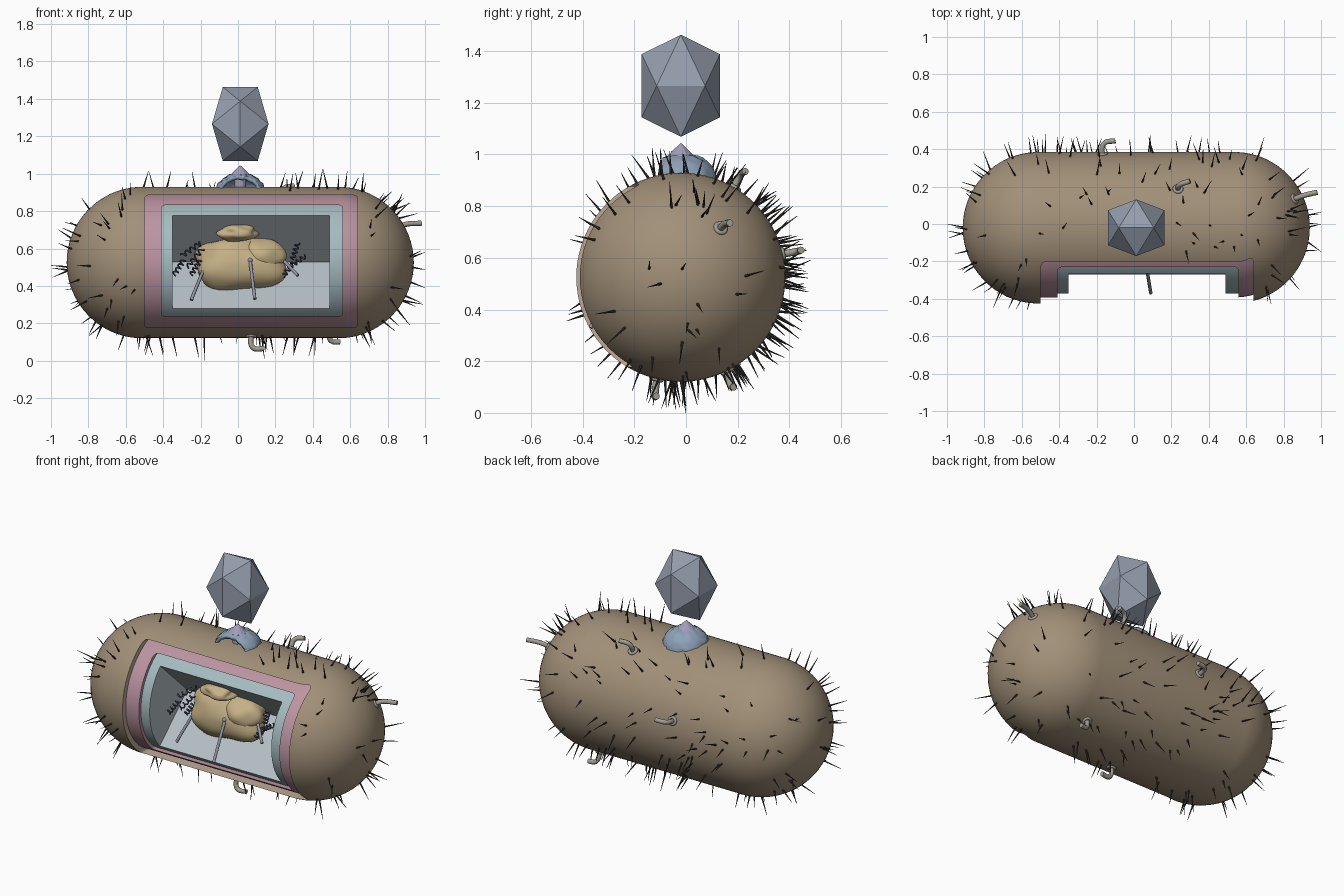
import bpy, bmesh, math, random
from mathutils import Vector, Matrix, noise

if "Cube" in bpy.data.objects:
    bpy.data.objects.remove(bpy.data.objects["Cube"])

random.seed(7)
CX, CY, CZ = 0.012, -0.02, 0.525      # capsule centre
HALF, R = 0.523, 0.405                # half straight length, outer radius


def mat(name, r, g, b):
    m = bpy.data.materials.new(name)
    m.diffuse_color = (r, g, b, 1)
    m.use_nodes = True
    m.node_tree.nodes["Principled BSDF"].inputs["Base Color"].default_value = m.diffuse_color
    return m


TAN = mat("tan", .36, .28, .19)
RIM = mat("rim", .52, .40, .30)
PINK = mat("pink", .50, .30, .36)
BLUE = mat("blue", .38, .50, .53)
PALE = mat("pale", .46, .52, .55)
GOLD = mat("gold", .56, .44, .24)
DARK = mat("dark", .04, .035, .03)
GREY = mat("tube_grey", .36, .34, .29)
ROD = mat("rod_grey", .28, .29, .36)
COIL = mat("coil", .07, .07, .13)
HEAD = mat("head", .30, .34, .42)
DOME = mat("dome", .27, .36, .48)
VIOLET = mat("violet", .36, .35, .50)


def obj(name, bm, material, smooth=None):
    bmesh.ops.recalc_face_normals(bm, faces=bm.faces[:])
    me = bpy.data.meshes.new(name)
    bm.to_mesh(me)
    bm.free()
    o = bpy.data.objects.new(name, me)
    bpy.context.collection.objects.link(o)
    me.materials.append(material)
    if smooth:
        shade(o, smooth)
    return o


def shade(o, angle):
    bpy.ops.object.select_all(action='DESELECT')
    o.select_set(True)
    bpy.context.view_layer.objects.active = o
    bpy.ops.object.shade_smooth_by_angle(angle=math.radians(angle))


def capsule(name, r, material):
    # odd ring count leaves one middle band that stretches into the straight part
    bm = bmesh.new()
    bmesh.ops.create_uvsphere(bm, u_segments=80, v_segments=33, radius=r,
                              matrix=Matrix.Rotation(math.pi / 2, 4, 'Y'))
    for v in bm.verts:
        v.co += Vector((CX + math.copysign(HALF, v.co.x), CY, CZ))
    return obj(name, bm, material)


def prism(name, profile, x0, x1, material, bevel):
    # (y, z) outline extruded along x
    bm = bmesh.new()
    f = bm.faces.new([bm.verts.new((x0, y, z)) for y, z in profile])
    g = bmesh.ops.extrude_face_region(bm, geom=[f])
    for v in g['geom']:
        if isinstance(v, bmesh.types.BMVert):
            v.co.x = x1
    edges = [e for e in bm.edges if min(v.co.y for v in e.verts) < -.5
             and max(v.co.y for v in e.verts) > -.3]
    if bevel:
        bmesh.ops.bevel(bm, geom=edges, offset=bevel, segments=3, affect='EDGES', profile=.5)
    return obj(name, bm, material)


def cut(o, cutter, angle=30):
    m = o.modifiers.new("cut", 'BOOLEAN')
    m.object, m.operation, m.solver = cutter, 'DIFFERENCE', 'EXACT'
    m.material_mode = 'TRANSFER'
    bpy.context.view_layer.objects.active = o
    bpy.ops.object.modifier_apply(modifier=m.name)
    bpy.data.objects.remove(cutter)
    shade(o, angle)


def box(z0, z1):
    return [(-.6, z0), (.03, z0), (.03, z1), (-.6, z1)]


def tube(name, pts, r, material, kind='BEZIER'):
    cu = bpy.data.curves.new(name, 'CURVE')
    cu.dimensions, cu.bevel_depth, cu.bevel_resolution = '3D', r, 2
    cu.use_fill_caps, cu.resolution_u = True, 6
    s = cu.splines.new(kind)
    if kind == 'BEZIER':
        s.bezier_points.add(len(pts) - 1)
        for b, p in zip(s.bezier_points, pts):
            b.co = p
            b.handle_left_type = b.handle_right_type = 'AUTO'
    else:
        s.points.add(len(pts) - 1)
        for b, p in zip(s.points, pts):
            b.co = (*p, 1)
    cu.materials.append(material)
    o = bpy.data.objects.new(name, cu)
    bpy.context.collection.objects.link(o)
    return o


def blob(name, c, size, amount, seed, material):
    bm = bmesh.new()
    bmesh.ops.create_icosphere(bm, subdivisions=4, radius=1)
    for v in bm.verts:
        k = 1 + amount * noise.noise(v.co * 1.3 + Vector((seed, 0, 0)))
        v.co = Vector(a * b * k for a, b in zip(v.co, size)) + Vector(c)
    return obj(name, bm, material, 60)


# Three nested layers, each stepped back behind its opening
cut(capsule("outer_wall", R, TAN), prism("cut_a", box(.178, .885), -.5, .64, RIM, .02))
cut(capsule("middle_layer", .373, PINK), prism("cut_b", box(.238, .832), -.41, .56, PINK, .02))
wedge = [(-.6, .285 - .34), (-.27, .28), (.0, .527), (-.27, .78), (-.6, 1.08)]
cut(capsule("inner_layer", .352, BLUE), prism("cut_c", wedge, -.35, .49, PALE, 0))

# Lumpy core and the smaller lump above it
blob("core", (.01, -.10, .515), (.25, .14, .155), .22, 3, GOLD)
blob("core_bump", (.11, -.11, .56), (.14, .11, .095), .2, 8, GOLD)
blob("upper_lump", (0, -.18, .685), (.105, .08, .045), .25, 5, GOLD)

# Rods on the core
for i, (a, b) in enumerate([((.065, -.22, .535), (.09, -.37, .33)),
                            ((-.165, -.16, .535), (-.25, -.25, .325)),
                            ((.24, -.15, .54), (.32, -.22, .455))]):
    tube(f"rod_{i}", [a, b], .009, ROD, 'POLY')
    blob(f"rod_knob_{i}", a, (.015, .015, .015), 0, 0, ROD)

# Small coiled strands either side of the core
paths = [((-.34, -.20, .46), (-.29, -.17, .54)), ((-.30, -.16, .56), (-.20, -.13, .63)),
         ((-.27, -.19, .50), (-.19, -.17, .60)), ((-.25, -.16, .46), (-.20, -.15, .54)),
         ((.24, -.17, .45), (.30, -.17, .53)), ((.27, -.16, .50), (.36, -.17, .56)),
         ((.29, -.15, .54), (.32, -.16, .63))]
for i, (a, b) in enumerate(paths):
    a, b = Vector(a), Vector(b)
    d = (b - a).normalized()
    u = d.orthogonal().normalized()
    w = d.cross(u)
    pts = []
    for k in range(41):
        t = k / 40 * math.tau * 4
        pts.append(a.lerp(b, k / 40) + (u * math.cos(t) + w * math.sin(t)) * .012)
    tube(f"coil_{i}", pts, .0045, COIL, 'POLY')

# Thin spines scattered over the wall, none in the opening
bm = bmesh.new()


def spine(base, tip):
    d = tip - base
    m = Matrix.Translation((base + tip) / 2) @ d.to_track_quat('Z', 'Y').to_matrix().to_4x4()
    bmesh.ops.create_cone(bm, cap_ends=True, segments=6, radius1=.006, radius2=.001,
                          depth=d.length, matrix=m)


count = 0
while count < 190:
    n = Vector([random.gauss(0, 1) for _ in range(3)]).normalized()
    if random.random() < .56:
        n = Vector((0, n.y, n.z)).normalized()
        x = random.uniform(-HALF, HALF)
    else:
        x = math.copysign(HALF, n.x)
    p = Vector((CX + x, CY, CZ)) + n * R
    if n.y < -.3 and -.54 < p.x < .68:
        continue
    if p.z > .85 and abs(p.x) < .17 and abs(p.y) < .15:
        continue
    tilt = Vector([random.uniform(-.4, .4) for _ in range(3)])
    tip = p + (n + tilt).normalized() * random.uniform(.07, .115)
    tip.x, tip.z = max(-1, min(1, tip.x)), max(0, tip.z)
    spine(p - n * .015, tip)
    count += 1
spine(Vector((-.9, CY, .50)), Vector((-1, 0, .51)))
spine(Vector((.92, CY, .55)), Vector((1, 0, .58)))
spine(Vector((-.18, CY, .13)), Vector((-.18, 0, 0)))
obj("spines", bm, DARK)

# Bent tube stubs with a collar at the wall
stubs = [((.85, .13, .71), (.90, .15, .73), (.98, .17, .735)),
         ((-.17, .35, .61), (-.16, .43, .625), (-.10, .445, .63)),
         ((.235, .18, .86), (.245, .21, .92), (.30, .23, .935)),
         ((.07, -.11, .15), (.08, -.12, .07), (.14, -.115, .065)),
         ((.48, .16, .16), (.50, .175, .105), (.545, .185, .10))]
for i, pts in enumerate(stubs):
    tube(f"stub_{i}", pts, .014, GREY)
    p = Vector(pts[0])
    axis = Vector((max(-HALF, min(HALF, p.x - CX)) + CX, CY, CZ))
    n = (p - axis).normalized()
    bpy.ops.mesh.primitive_torus_add(location=axis + n * R, rotation=n.to_track_quat('Z', 'Y').to_euler(),
                                     major_radius=.02, minor_radius=.009,
                                     major_segments=20, minor_segments=8)
    c = bpy.context.object
    c.name = f"stub_collar_{i}"
    c.data.materials.append(GREY)
    shade(c, 60)

# Stretched icosahedron head floating above
bm = bmesh.new()
s, phi = .0935, .1513
for i in (-1, 1):
    for j in (-1, 1):
        for v in ((i * s, 0, j * phi), (i * phi, j * s, 0), (0, i * phi, j * s)):
            bm.verts.new((v[0] + CX, v[1] + CY, v[2] * 1.305 + 1.266))
bmesh.ops.convex_hull(bm, input=bm.verts[:])
obj("faceted_head", bm, HEAD)

# Bumpy half-open dome on the wall
bm = bmesh.new()
bmesh.ops.create_uvsphere(bm, u_segments=40, v_segments=20, radius=1)
for v in bm.verts:
    k = 1 + .07 * noise.noise(v.co * 6)
    v.co = Vector((v.co.x * .132 * k + CX, v.co.y * .135 * k - .015, v.co.z * .105 * k + .90))
geom = bm.verts[:] + bm.edges[:] + bm.faces[:]
bmesh.ops.bisect_plane(bm, geom=geom, plane_co=(0, -.09, 0), plane_no=(0, -1, 0), clear_outer=True)
geom = bm.verts[:] + bm.edges[:] + bm.faces[:]
bmesh.ops.bisect_plane(bm, geom=geom, plane_co=(0, 0, .885), plane_no=(0, 0, -1), clear_outer=True)
dome = obj("dome", bm, DOME, 50)
m = dome.modifiers.new("thickness", 'SOLIDIFY')
m.thickness = .02

# Pointed tail tip through the dome
bm = bmesh.new()
prof = [(0, 1.045), (.052, .995), (.052, .983), (.03, .97), (.03, .91), (0, .91)]
vs = [bm.verts.new((CX + r, CY, z)) for r, z in prof]
es = [bm.edges.new(p) for p in zip(vs, vs[1:])]
bmesh.ops.spin(bm, geom=vs + es, cent=(CX, CY, 0), axis=(0, 0, 1), angle=math.tau, steps=12)
bmesh.ops.remove_doubles(bm, verts=bm.verts[:], dist=.0005)
obj("tail_tip", bm, VIOLET)
